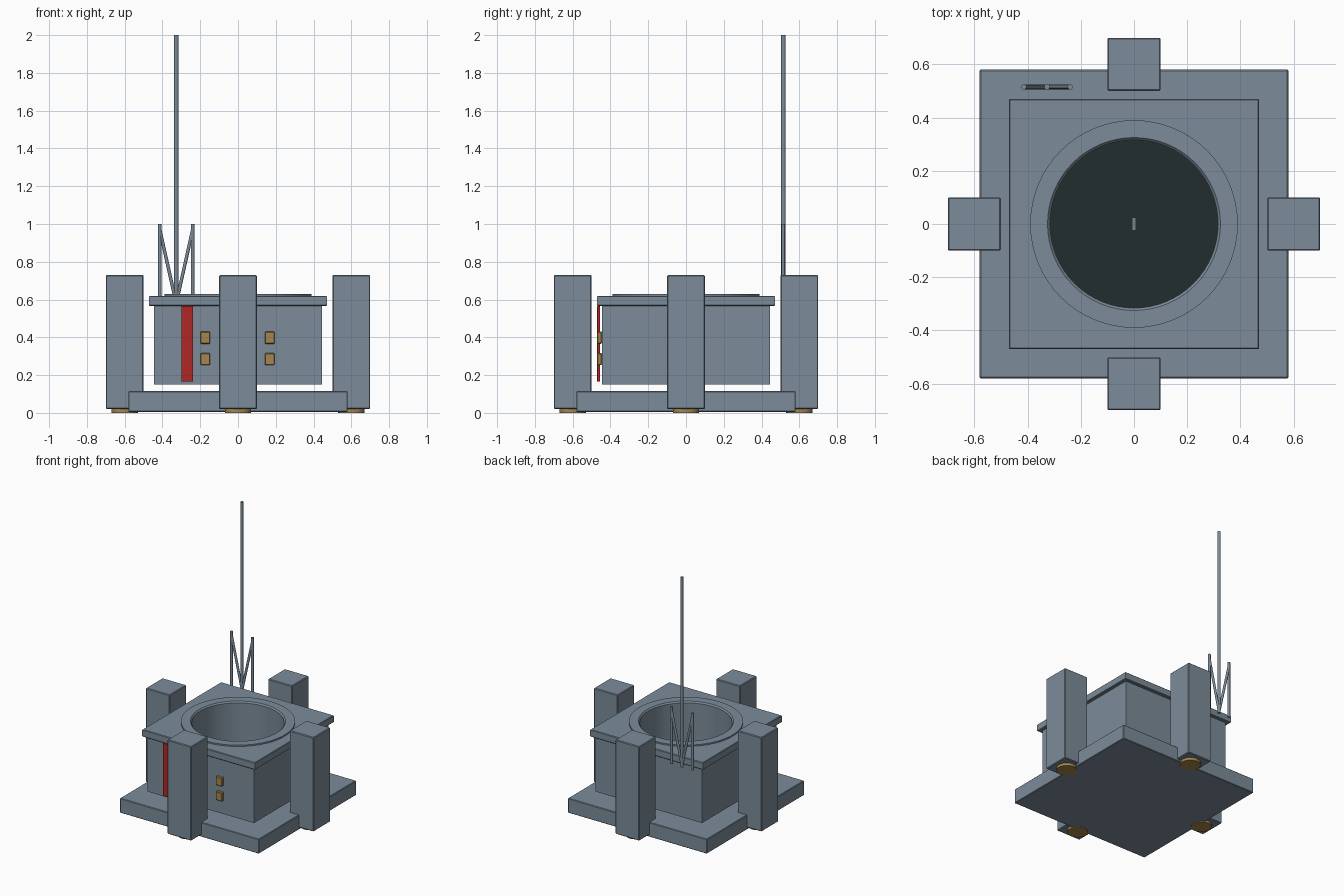
import bpy, bmesh, math
from mathutils import Vector

if "Cube" in bpy.data.objects:
    bpy.data.objects.remove(bpy.data.objects["Cube"])


def material(name, rgb):
    m = bpy.data.materials.new(name)
    m.diffuse_color = (*rgb, 1)
    m.use_nodes = True
    m.node_tree.nodes["Principled BSDF"].inputs["Base Color"].default_value = m.diffuse_color
    return m


GREY = material("blue grey", (0.2, 0.26, 0.318))
DARK = material("dark basin", (0.016, 0.027, 0.027))
GOLD = material("brass", (0.38, 0.24, 0.075))
RED = material("red", (0.43, 0.02, 0.02))


def add(name, bm, *mats):
    bmesh.ops.recalc_face_normals(bm, faces=bm.faces)
    me = bpy.data.meshes.new(name)
    bm.to_mesh(me)
    bm.free()
    for m in mats:
        me.materials.append(m)
    ob = bpy.data.objects.new(name, me)
    bpy.context.collection.objects.link(ob)
    bpy.context.view_layer.objects.active = ob
    bpy.ops.object.select_all(action='DESELECT')
    ob.select_set(True)
    bpy.ops.object.shade_smooth_by_angle(angle=math.radians(28))
    return ob


def box(name, lo, hi, mat, bevel=0.0):
    bm = bmesh.new()
    bmesh.ops.create_cube(bm, size=1)
    for v in bm.verts:
        v.co = Vector(((a + b) / 2 + c * (b - a)) for a, b, c in zip(lo, hi, v.co))
    if bevel:
        bmesh.ops.bevel(bm, geom=bm.edges[:], offset=bevel, segments=1, affect='EDGES')
    return add(name, bm, mat)


def rod(name, a, b, r, mat, sides=12):
    a, b = Vector(a), Vector(b)
    bm = bmesh.new()
    bmesh.ops.create_cone(bm, cap_ends=True, segments=sides, radius1=r, radius2=r,
                          depth=(b - a).length)
    bm.transform((b - a).to_track_quat('Z', 'Y').to_matrix().to_4x4())
    bmesh.ops.translate(bm, verts=bm.verts, vec=(a + b) / 2)
    return add(name, bm, mat)


def loft(name, loops, mats, closed=True, n=64):
    """Join stacked loops: ('s', half width, z) is square, ('c', radius, z) round."""
    bm = bmesh.new()
    rings = []
    for kind, r, z in loops:
        ring = []
        for i in range(n):
            t = 2 * math.pi * i / n
            c, s = math.cos(t), math.sin(t)
            k = r / max(abs(c), abs(s)) if kind == 's' else r
            ring.append(bm.verts.new((c * k, s * k, z)))
        rings.append(ring)
    pairs = list(zip(rings, rings[1:]))
    if closed:
        pairs.append((rings[-1], rings[0]))
    for p, q in pairs:
        for i in range(n):
            j = (i + 1) % n
            bm.faces.new((p[i], p[j], q[j], q[i]))
    if not closed:
        bm.faces.new(rings[0])
        bm.faces.new(rings[-1]).material_index = 1
    return add(name, bm, *mats)


# base plate
box("base_plate", (-0.58, -0.58, 0.005), (0.58, 0.58, 0.115), GREY, 0.004)

# four corner-less side pillars, each on a brass foot
for side, (dx, dy) in {"right": (1, 0), "back": (0, 1), "left": (-1, 0), "front": (0, -1)}.items():
    x, y = 0.6 * dx, 0.6 * dy
    box(side + "_pillar", (x - 0.1, y - 0.1, 0.02), (x + 0.1, y + 0.1, 0.73), GREY, 0.005)
    rod(side + "_foot", (x, y, 0), (x, y, 0.022), 0.07, GOLD, 24)

# square tank with a round well and dark floor
loft("tank_body", [('s', 0.445, 0.15), ('s', 0.445, 0.566), ('c', 0.315, 0.566),
                   ('c', 0.315, 0.17)], (GREY, DARK), closed=False)
# overhanging lid with a round opening
loft("tank_lid", [('s', 0.466, 0.566), ('s', 0.47, 0.57), ('s', 0.47, 0.616),
                  ('s', 0.466, 0.62), ('c', 0.315, 0.62), ('c', 0.315, 0.566)], (GREY,))
# raised rim around the opening
loft("opening_rim", [('c', 0.39, 0.619), ('c', 0.39, 0.63), ('c', 0.325, 0.63),
                     ('c', 0.315, 0.619)], (GREY,))
# small bar on the floor of the well
box("well_bar", (-0.007, -0.024, 0.17), (0.007, 0.024, 0.2), GREY)

# red strip and brass buttons on the front
box("red_strip", (-0.30, -0.47, 0.165), (-0.237, -0.454, 0.565), RED, 0.002)
for x in (-0.173, 0.168):
    for z in (0.285, 0.398):
        box("button", (x - 0.026, -0.47, z - 0.032), (x + 0.026, -0.445, z + 0.032), GOLD, 0.004)

# antenna mast with two side posts and diagonal braces
MX, MY, MZ = -0.327, 0.515, 0.57
rod("antenna_mast", (MX, MY, MZ), (MX, MY, 2.0), 0.011, GREY)
for s in (-1, 1):
    px = MX + s * 0.087
    rod("antenna_post", (px, MY, MZ), (px, MY, 1.0), 0.010, GREY)
    rod("antenna_brace", (MX, MY, MZ + 0.01), (px, MY, 0.97), 0.009, GREY)
